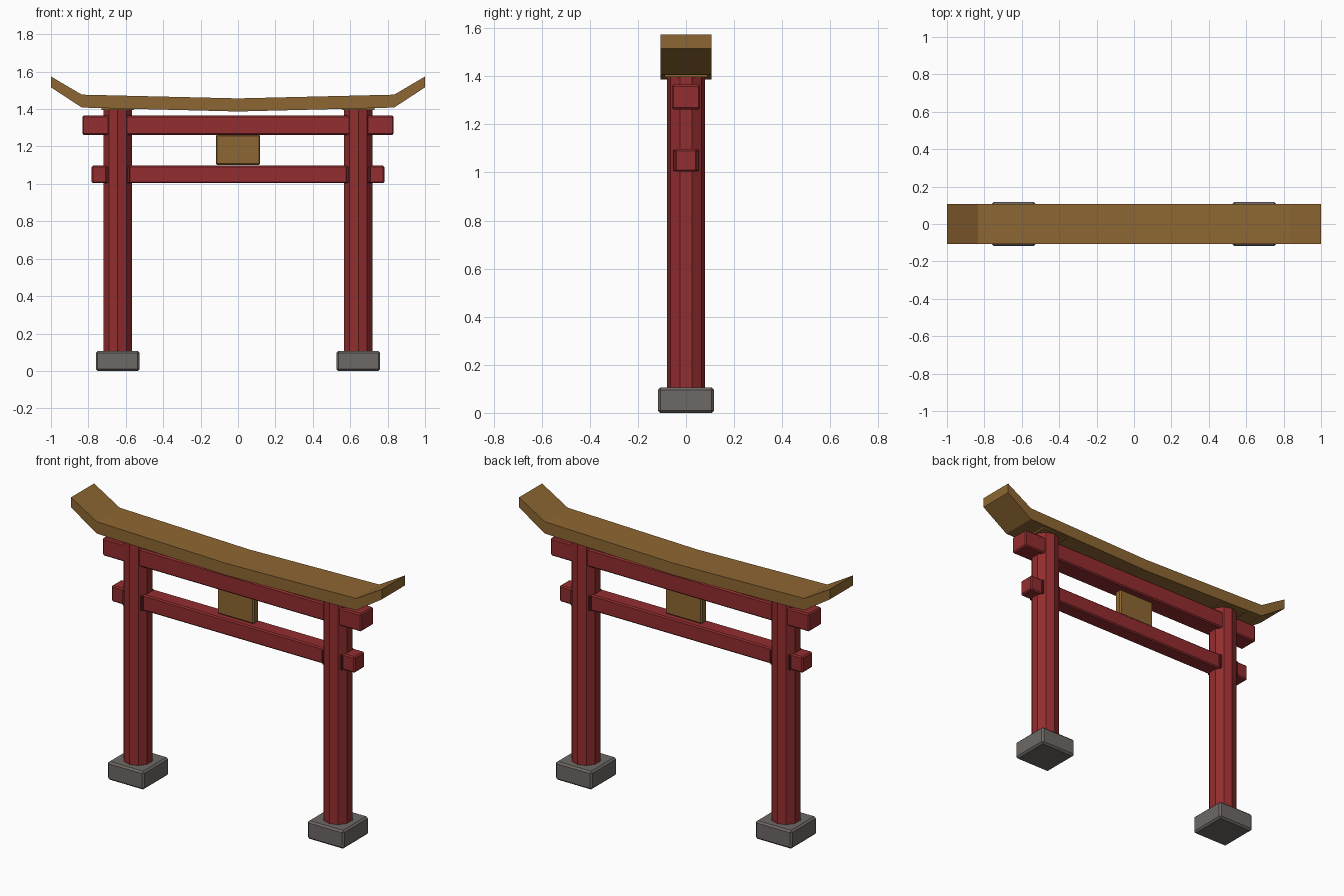
import bpy, bmesh

if "Cube" in bpy.data.objects:
    bpy.data.objects.remove(bpy.data.objects["Cube"])


def material(name, rgb):
    m = bpy.data.materials.new(name)
    m.diffuse_color = (*rgb, 1)
    m.use_nodes = True
    m.node_tree.nodes["Principled BSDF"].inputs["Base Color"].default_value = m.diffuse_color
    return m


RED = material("red paint", (0.29, 0.026, 0.028))
DARK = material("dark red wood", (0.12, 0.015, 0.015))
BROWN = material("brown wood", (0.27, 0.134, 0.032))
STONE = material("grey stone", (0.155, 0.14, 0.133))


def finish(bm, name, mat):
    bmesh.ops.recalc_face_normals(bm, faces=bm.faces[:])
    me = bpy.data.meshes.new(name)
    bm.to_mesh(me)
    bm.free()
    me.materials.append(mat)
    ob = bpy.data.objects.new(name, me)
    bpy.context.collection.objects.link(ob)
    return ob


def box(name, x, z0, z1, half_x, half_y, mat, bevel=0.007):
    bm = bmesh.new()
    bmesh.ops.create_cube(bm, size=1)
    for v in bm.verts:
        v.co = (x + v.co.x * 2 * half_x, v.co.y * 2 * half_y,
                z0 + (v.co.z + 0.5) * (z1 - z0))
    if bevel:
        bmesh.ops.bevel(bm, geom=bm.edges[:], offset=bevel, segments=1, affect='EDGES')
    return finish(bm, name, mat)


# Ten-sided pillar with a vertex on the y axis
def pillar(name, x, z0, z1, r):
    bm = bmesh.new()
    bmesh.ops.create_cone(bm, cap_ends=True, segments=10, radius1=r, radius2=r, depth=z1 - z0)
    for v in bm.verts:
        v.co.x += x
        v.co.z += (z0 + z1) / 2
    return finish(bm, name, RED)


# Pillars with stone feet, collars and caps
for side, x in (("left", -0.643), ("right", 0.643)):
    box(side + "_stone_base", x, 0, 0.106, 0.117, 0.117, STONE, 0.01)
    pillar(side + "_pillar", x, 0.09, 1.405, 0.079)
    box(side + "_beam_collar", x, 1.005, 1.093, 0.066, 0.055, DARK, 0.004)
    box(side + "_pillar_cap", x, 1.396, 1.425, 0.087, 0.09, BROWN, 0)

# Cross beams and central plaque
box("upper_beam", 0, 1.262, 1.365, 0.832, 0.058, RED)
box("lower_beam", 0, 1.004, 1.097, 0.783, 0.046, RED)
box("plaque", 0, 1.102, 1.264, 0.118, 0.023, BROWN)

# Upswept roof: side profile extruded along y
top = [(-1, 1.574), (-0.835, 1.477), (0, 1.457), (0.835, 1.477), (1, 1.574)]
bottom = [(-1, 1.516), (-0.835, 1.408), (0, 1.387), (0.835, 1.408), (1, 1.516)]
bm = bmesh.new()
rings = []
for (x, zt), (_, zb) in zip(top, bottom):
    rings.append([bm.verts.new(c) for c in ((x, -0.106, zb), (x, 0.106, zb),
                                            (x, 0.106, zt), (x, -0.106, zt))])
for a, b in zip(rings, rings[1:]):
    for i in range(4):
        j = (i + 1) % 4
        bm.faces.new((a[i], a[j], b[j], b[i]))
bm.faces.new(rings[0])
bm.faces.new(rings[-1])
finish(bm, "curved_roof", BROWN)
